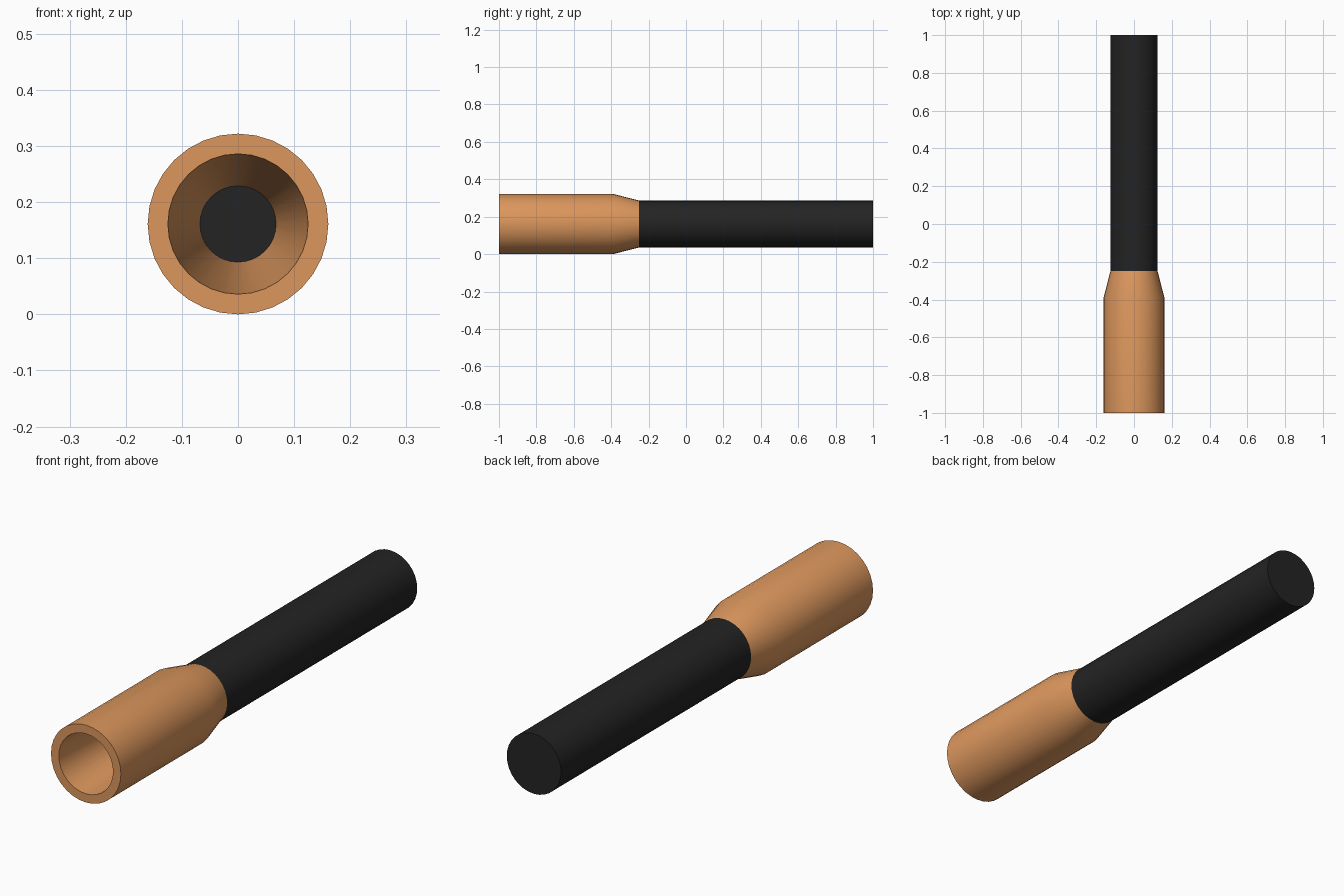
import bpy, bmesh, math

if "Cube" in bpy.data.objects:
    bpy.data.objects.remove(bpy.data.objects["Cube"])

SEGMENTS = 32
AXIS_Z = 0.161


def material(name, color):
    m = bpy.data.materials.new(name)
    m.diffuse_color = (*color, 1.0)
    m.use_nodes = True
    m.node_tree.nodes["Principled BSDF"].inputs["Base Color"].default_value = m.diffuse_color
    return m


def lathe(name, profile, mat):
    """Revolve (radius, y) points around the y axis; radius 0 is a pole."""
    bm = bmesh.new()
    rings = []
    for r, y in profile:
        if r == 0:
            rings.append([bm.verts.new((0, y, AXIS_Z))] * SEGMENTS)
        else:
            rings.append([bm.verts.new((r * math.sin(2 * math.pi * i / SEGMENTS), y,
                                        AXIS_Z + r * math.cos(2 * math.pi * i / SEGMENTS)))
                          for i in range(SEGMENTS)])
    for a, b in zip(rings, rings[1:]):
        for i in range(SEGMENTS):
            j = (i + 1) % SEGMENTS
            corners = list(dict.fromkeys((a[i], b[i], b[j], a[j])))
            # profiles run front to back along the outside
            bm.faces.new(corners)
    bm.normal_update()
    mesh = bpy.data.meshes.new(name)
    bm.to_mesh(mesh)
    bm.free()
    mesh.materials.append(mat)
    obj = bpy.data.objects.new(name, mesh)
    bpy.context.collection.objects.link(obj)
    bpy.ops.object.select_all(action='DESELECT')
    obj.select_set(True)
    bpy.context.view_layer.objects.active = obj
    # outward side check: a face on the outer wall must point away from the axis
    wall = max(mesh.polygons, key=lambda p: p.center.z)
    if wall.normal.z < 0:
        mesh.flip_normals()
    bpy.ops.object.shade_smooth_by_angle(angle=math.radians(30))
    return obj


copper = material("copper orange", (0.72, 0.31, 0.11))
black = material("matte black", (0.017, 0.017, 0.017))

# Hollow sleeve: tapering bore, flat front rim, straight wall, tapered shoulder
lathe("sleeve", [(0.068, -0.25), (0.125, -1.0), (0.161, -1.0),
                 (0.161, -0.39), (0.125, -0.25)], copper)

# Solid rod, whose front cap closes the back of the sleeve
lathe("rod", [(0, -0.25), (0.125, -0.25), (0.125, 1.0), (0, 1.0)], black)
